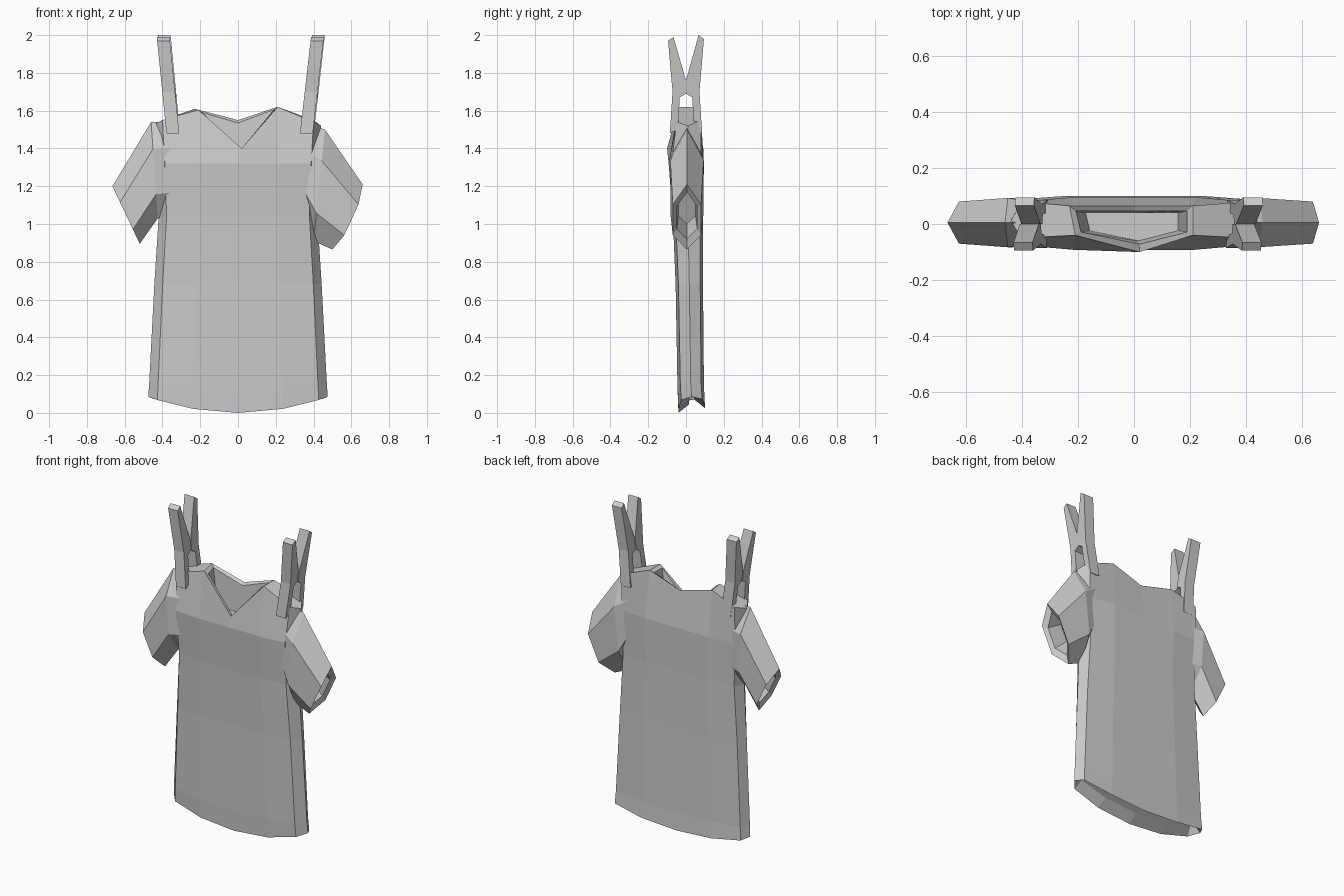
import bpy, bmesh
from mathutils import Vector

if "Cube" in bpy.data.objects:
    bpy.data.objects.remove(bpy.data.objects["Cube"])

grey = bpy.data.materials.new("plain grey")
grey.diffuse_color = (0.6, 0.6, 0.6, 1)
grey.use_nodes = True
grey.node_tree.nodes["Principled BSDF"].inputs["Base Color"].default_value = grey.diffuse_color


def loft(name, rings, first_cap=None, last_cap=None):
    """Skin a list of equal rings; caps are lists of ring-index tuples."""
    bm = bmesh.new()
    vs = [[bm.verts.new(p) for p in r] for r in rings]
    n = len(rings[0])
    for a, b in zip(vs, vs[1:]):
        for i in range(n):
            j = (i + 1) % n
            bm.faces.new((a[i], a[j], b[j], b[i]))
    for ring, caps in ((vs[0], first_cap), (vs[-1], last_cap)):
        for cap in caps or []:
            bm.faces.new([ring[i] for i in cap])
    return finish(name, bm)


def finish(name, bm):
    bmesh.ops.recalc_face_normals(bm, faces=bm.faces)
    me = bpy.data.meshes.new(name)
    bm.to_mesh(me)
    bm.free()
    me.materials.append(grey)
    ob = bpy.data.objects.new(name, me)
    bpy.context.collection.objects.link(ob)
    return ob


# shirt body: 12-sided flat rings from hem to shoulders
U = (-0.9, -0.5, 0, 0.5, 0.9)


def body_ring(z, w, yf, yb, sag=0.0):
    def edge(u):
        return 0.015 * (abs(u) > 0.8)
    front = [(u * w, yf + edge(u), z - sag * (1 - u * u)) for u in U]
    back = [(u * w * 1.04, yb - edge(u), z - sag * 0.7 * (1 - u * u)) for u in reversed(U)]
    ym = (yf + yb) / 2
    return front + [(w, ym, z)] + back + [(-w, ym, z)]


hem = body_ring(0.085, 0.475, -0.04, 0.1, 0.085)
hem_inside = [(x * 0.96, 0.03 + (y - 0.03) * 0.2, z + 0.045) for x, y, z in hem]
shoulder = [(-0.40, -0.05, 1.55), (-0.21, -0.04, 1.605), (0.02, -0.10, 1.40),
            (0.21, -0.04, 1.62), (0.40, -0.05, 1.54), (0.44, 0.01, 1.52),
            (0.40, 0.08, 1.55), (0.21, 0.065, 1.62), (0, 0.065, 1.55),
            (-0.23, 0.065, 1.61), (-0.40, 0.08, 1.55), (-0.44, 0.01, 1.53)]
rings = [hem_inside, hem,
         body_ring(0.16, 0.47, -0.045, 0.095, 0.03),
         body_ring(0.68, 0.443, -0.055, 0.09),
         body_ring(1.04, 0.42, -0.07, 0.09),
         body_ring(1.32, 0.43, -0.092, 0.095),
         shoulder]
loft("shirt_body", rings, [tuple(range(12))], [(11, 0, 1, 9, 10), (3, 4, 5, 6, 7)])

# neck opening: rim and pocket inside the collar
rim = [Vector(shoulder[i]) for i in (1, 2, 3, 7, 8, 9)]
lip = [Vector((p.x * 0.9, p.y * 0.72, p.z - 0.015)) for p in rim]
floor = [Vector((p.x * 0.75, p.y * 0.6, 1.36)) for p in rim]
loft("neck_opening", [rim, lip, floor], None, [tuple(range(6))])


# sleeves: six-sided tubes with a recessed cuff
def sleeve_ring(top, bottom, half, bulge=0.0, yc=0.005):
    t, b = Vector((top[0], yc, top[1])), Vector((bottom[0], yc, bottom[1]))
    out = Vector((b.z - t.z, 0, t.x - b.x)).normalized() * -bulge
    pts = []
    for f, s in ((0, 0), (0.28, -1), (0.75, -1), (1, 0), (0.75, 1), (0.28, 1)):
        p = t.lerp(b, f) + Vector((0, s * half, 0))
        pts.append(p + out * (s != 0))
    return pts


def sleeve(name, side, shoulder_top, under, tip, low, bulge):
    r = [sleeve_ring((0.34, 1.54), (0.36, 1.04), 0.07),
         sleeve_ring(shoulder_top, under, 0.088),
         sleeve_ring(tip, low, 0.075, bulge)]
    mid = sum(r[2], Vector()) / 6
    inner = [mid + (p - mid) * 0.72 + Vector((-0.015, 0, 0.01)) for p in r[2]]
    deep = [mid + (p - mid) * 0.6 + Vector((-0.1, 0, 0.07)) for p in r[2]]
    r += [inner, deep]
    r = [[(p.x * side, p.y, p.z) for p in ring] for ring in r]
    loft(name, r, [tuple(range(6))], [tuple(range(6))])


sleeve("left_sleeve", -1, (0.46, 1.54), (0.425, 1.03), (0.665, 1.2), (0.52, 0.895), 0.0)
sleeve("right_sleeve", 1, (0.46, 1.50), (0.40, 0.91), (0.66, 1.21), (0.50, 0.865), 0.025)

# clothes pegs: two mirrored prongs each, leaning outwards
PRONG = [(-0.10, 1.97), (-0.07, 1.99), (0.0, 1.76), (0.0, 1.69),
         (-0.035, 1.67), (-0.045, 1.5), (-0.09, 1.48), (-0.075, 1.7)]


def prong(name, x0, lean, depth_sign, raise_z):
    rings = []
    for dx in (-0.034, 0.034):
        rings.append([(x0 + lean * (z - 1.48) + dx, y * depth_sign * 0.95,
                       z + raise_z * (z > 1.9)) for y, z in PRONG])
    cap = [(0, 1, 2, 7), (2, 3, 4, 7), (4, 5, 6, 7)]
    loft(name, rings, cap, cap)


for label, x0, lean in (("left", -0.345, -0.1), ("right", 0.362, 0.115)):
    prong(label + "_peg_front", x0, lean, 1, 0.0)
    prong(label + "_peg_back", x0 + 0.005, lean, -1, 0.01)
